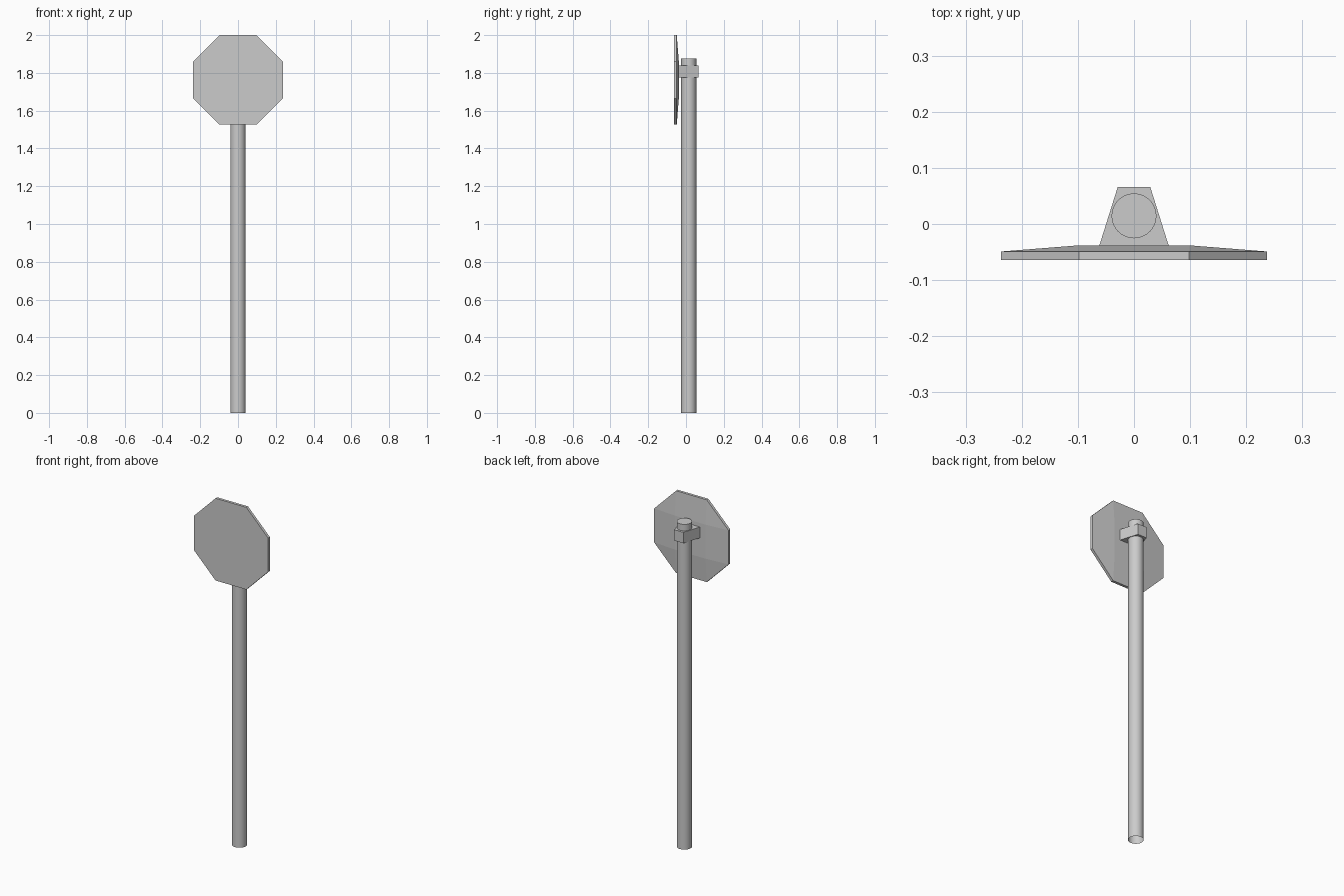
import bpy, bmesh, math

if "Cube" in bpy.data.objects:
    bpy.data.objects.remove(bpy.data.objects["Cube"])


def finish(name, bm, smooth=False):
    bmesh.ops.recalc_face_normals(bm, faces=bm.faces[:])
    mesh = bpy.data.meshes.new(name)
    bm.to_mesh(mesh)
    bm.free()
    ob = bpy.data.objects.new(name, mesh)
    bpy.context.collection.objects.link(ob)
    if smooth:
        bpy.context.view_layer.objects.active = ob
        ob.select_set(True)
        bpy.ops.object.shade_smooth_by_angle(angle=math.radians(40))
        ob.select_set(False)
    return ob


# Sign plate: flat octagon front, back rising to a raised central square
R, S, CZ = 0.237, 0.098, 1.763
outline = [(-S, R), (S, R), (R, S), (R, -S), (S, -R), (-S, -R), (-R, -S), (-R, S)]
bm = bmesh.new()


def ring(points, y):
    return [bm.verts.new((x, y, CZ + z)) for x, z in points]


front = ring(outline, -0.0645)
rim = ring(outline, -0.049)
square = ring([(-S, S), (S, S), (S, -S), (-S, -S)], -0.038)
bm.faces.new(front)
bm.faces.new(square)
for i in range(8):
    j = (i + 1) % 8
    bm.faces.new((front[i], front[j], rim[j], rim[i]))
for k in range(4):
    a, b = square[k], square[(k + 1) % 4]
    r0, r1, r2 = (rim[(2 * k + n) % 8] for n in range(3))
    bm.faces.new((r0, r1, b, a))
    bm.faces.new((r1, r2, b))
finish("sign_plate", bm)

# Pole: round tube, capped at the top and open at the foot
bm = bmesh.new()
bmesh.ops.create_cone(bm, cap_ends=True, segments=32, radius1=0.04, radius2=0.04, depth=1.875)
bmesh.ops.translate(bm, verts=bm.verts[:], vec=(0, 0.0145, 1.875 / 2))
foot = [f for f in bm.faces if f.calc_center_median().z < 0.01]
bmesh.ops.delete(bm, geom=foot, context='FACES_ONLY')
finish("pole", bm, smooth=True)

# Bracket: tapered block clamping the pole to the back of the sign
bm = bmesh.new()
profile = [(-0.062, -0.039), (0.062, -0.039), (0.029, 0.066), (-0.029, 0.066)]
base = bm.faces.new([bm.verts.new((x, y, 1.775)) for x, y in profile])
ext = bmesh.ops.extrude_face_region(bm, geom=[base], use_keep_orig=True)
top = [v for v in ext["geom"] if isinstance(v, bmesh.types.BMVert)]
bmesh.ops.translate(bm, verts=top, vec=(0, 0, 0.063))
finish("bracket", bm)
